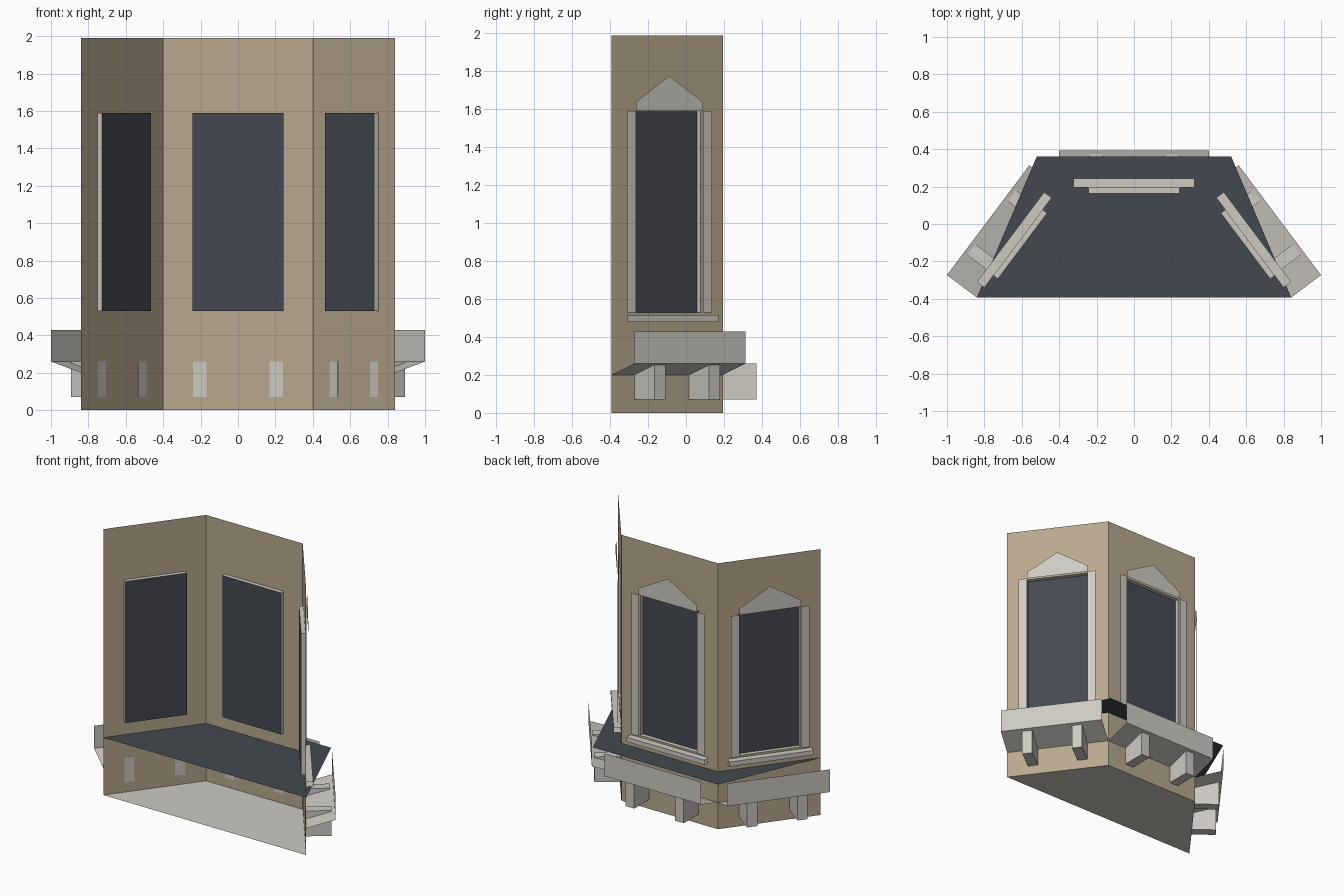
import bpy
from mathutils import Vector

if "Cube" in bpy.data.objects:
    bpy.data.objects.remove(bpy.data.objects["Cube"])


def material(name, rgb):
    m = bpy.data.materials.new(name)
    lin = [((c / 255 + 0.055) / 1.055) ** 2.4 for c in rgb]
    m.diffuse_color = (*lin, 1)
    m.use_nodes = True
    m.node_tree.nodes["Principled BSDF"].inputs["Base Color"].default_value = m.diffuse_color
    return m


WALL = material("tan stone wall", (183, 168, 142))
TRIM = material("pale stone trim", (205, 202, 194))
GLASS = material("dark glass", (69, 73, 82))
ROOF = material("slate ledge", (66, 73, 80))

HEIGHT = 1.99
Z0, Z1 = 0.53, 1.59          # window opening
RECESS, PROUD = -0.03, 0.02  # glass depth, casing offset


def make(name, faces, mat):
    """Object from a list of world-space polygons."""
    verts, polys = [], []
    for f in faces:
        polys.append(range(len(verts), len(verts) + len(f)))
        verts += [tuple(p) for p in f]
    me = bpy.data.meshes.new(name)
    me.from_pydata(verts, [], [list(p) for p in polys])
    me.materials.append(mat)
    ob = bpy.data.objects.new(name, me)
    bpy.context.collection.objects.link(ob)
    return ob


def rect(a, b, z0, z1, off):
    """Upright panel facing outward, in wall coordinates (along, out, up)."""
    return [(a, off, z0), (b, off, z0), (b, off, z1), (a, off, z1)]


def wall_section(side, start, end, half, bracket_at):
    start, end = Vector((*start, 0)), Vector((*end, 0))
    mid, u = (start + end) / 2, (end - start).normalized()
    n = u.cross(Vector((0, 0, 1)))
    L = (end - start).length / 2

    def part(name, faces, mat):
        make(side + "_" + name,
             [[mid + u * s + n * o + Vector((0, 0, z)) for s, o, z in f] for f in faces], mat)

    # wall panel around the opening
    part("wall", [rect(-L, -half, 0, HEIGHT, 0), rect(half, L, 0, HEIGHT, 0),
                  rect(-half, half, 0, Z0, 0), rect(-half, half, Z1, HEIGHT, 0)], WALL)

    # recessed glass and its reveal
    part("window_glass", [rect(-half, half, Z0, Z1, RECESS)], GLASS)
    ring = [(-half, Z0), (half, Z0), (half, Z1), (-half, Z1)]
    part("window_reveal", [[(a, 0, b), (c, 0, d), (c, RECESS, d), (a, RECESS, b)]
                           for (a, b), (c, d) in zip(ring, ring[1:] + ring[:1])], TRIM)

    # flat side casings and pointed pediment
    part("window_casings", [rect(-half - 0.06, -half, Z0, Z1, PROUD),
                            rect(half, half + 0.06, Z0, Z1, PROUD)], TRIM)
    part("window_pediment", [[(-half, PROUD, Z1), (half, PROUD, Z1), (half, PROUD, 1.64),
                              (0, PROUD, 1.775), (-half, PROUD, 1.64)]], TRIM)

    # sill with open ends
    w, d, a, b = half + 0.08, 0.05, 0.48, 0.515
    part("window_sill", [rect(-w, w, a, b, d),
                         [(-w, d, b), (w, d, b), (w, 0, b), (-w, 0, b)],
                         [(-w, 0, a), (w, 0, a), (w, d, a), (-w, d, a)]], TRIM)

    # cornice fascia with sloping soffit
    part("cornice", [rect(-L, L, 0.26, 0.43, 0.2),
                     [(-L, 0, 0.2), (L, 0, 0.2), (L, 0.2, 0.26), (-L, 0.2, 0.26)]], TRIM)

    # support brackets
    faces = []
    lo, hi, out, back = 0.07, 0.26, 0.178, -0.001
    for c in (-bracket_at, bracket_at):
        a, b = c - 0.036, c + 0.036
        faces += [rect(a, b, lo, hi, out), rect(b, a, lo, hi, back),
                  [(a, back, lo), (a, out, lo), (a, out, hi), (a, back, hi)],
                  [(b, out, lo), (b, back, lo), (b, back, hi), (b, out, hi)],
                  [(a, out, hi), (b, out, hi), (b, back, hi), (a, back, hi)],
                  [(a, back, lo), (b, back, lo), (b, out, lo), (a, out, lo)]]
    part("brackets", faces, TRIM)


# bay plan corners
FX, FY, BX, BY = 0.84, -0.393, 0.40, 0.194
wall_section("right", (FX, FY), (BX, BY), 0.22, 0.18)
wall_section("centre", (BX, BY), (-BX, BY), 0.243, 0.205)
wall_section("left", (-BX, BY), (-FX, FY), 0.22, 0.18)

# underside of the bay
make("bottom_panel", [[(-FX, FY, 0), (-BX, BY, 0), (BX, BY, 0), (FX, FY, 0)]], TRIM)

# dark ledge level with the cornice top
make("ledge", [[(-FX, FY, 0.43), (FX, FY, 0.43), (0.52, 0.36, 0.43), (-0.52, 0.36, 0.43)]], ROOF)
